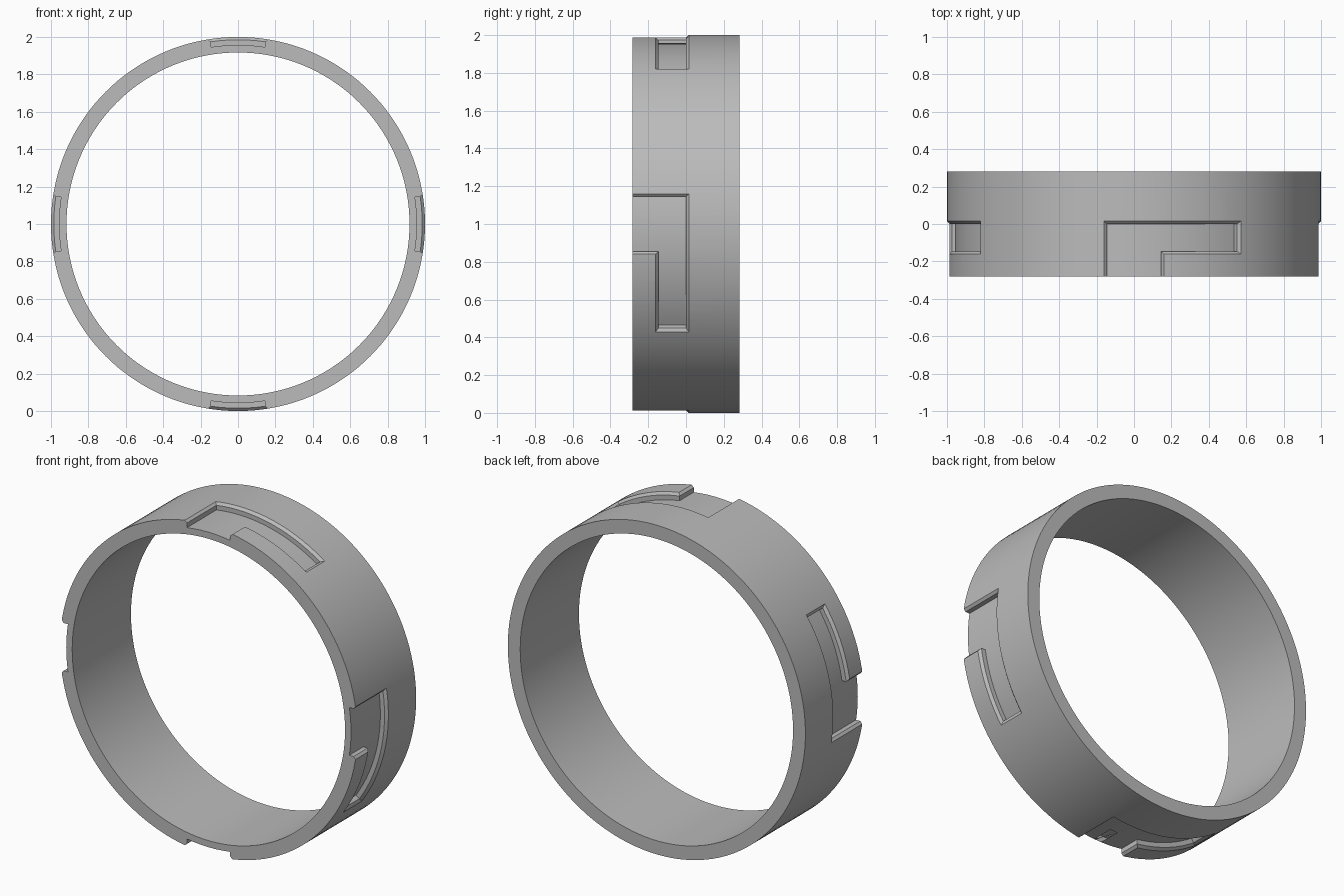
import bpy, bmesh, math

if "Cube" in bpy.data.objects:
    bpy.data.objects.remove(bpy.data.objects["Cube"])

R_OUT, R_IN, HALF = 1.0, 0.917, 0.282
SEG = 144

grey = bpy.data.materials.new("satin grey")
grey.diffuse_color = (0.5, 0.5, 0.5, 1)
grey.use_nodes = True
grey.node_tree.nodes["Principled BSDF"].inputs["Base Color"].default_value = grey.diffuse_color


def point(r, a, y):
    # clockwise angle from the top of the ring, seen from the front
    return (r * math.sin(a), y, 1 + r * math.cos(a))


def make_object(name, bm):
    bmesh.ops.recalc_face_normals(bm, faces=bm.faces)
    mesh = bpy.data.meshes.new(name)
    bm.to_mesh(mesh)
    bm.free()
    mesh.materials.append(grey)
    ob = bpy.data.objects.new(name, mesh)
    bpy.context.collection.objects.link(ob)
    return ob


# Plain ring: rectangular section swept round
bm = bmesh.new()
section = [(R_OUT, -HALF), (R_OUT, HALF), (R_IN, HALF), (R_IN, -HALF)]
rows = [[bm.verts.new(point(r, math.tau * i / SEG, y)) for r, y in section]
        for i in range(SEG)]
for i in range(SEG):
    a, b = rows[i], rows[(i + 1) % SEG]
    for j in range(4):
        k = (j + 1) % 4
        bm.faces.new((a[j], a[k], b[k], b[j]))
ring = make_object("locking_ring", bm)

# L-shaped slot cutter: straight walls, then a 45 degree chamfer outward
ENTRY, ARM = 6, 9
LAYERS = [(0.957, 0.0), (0.985, 0.0), (1.03, 0.045)]


def slot_layer(bm, r, grow, turn):
    a_side = math.asin((0.145 + grow) / r)
    a_end = math.radians(34) + grow
    angles = [-a_side + 2 * a_side * i / ENTRY for i in range(ENTRY + 1)]
    angles += [a_side + (a_end - a_side) * i / ARM for i in range(1, ARM + 1)]
    depths = (0.0 + grow, -0.146 - grow, -0.4)
    return [[bm.verts.new(point(r, a + turn, y))
             for y in (depths if i <= ENTRY else depths[:2])]
            for i, a in enumerate(angles)]


def slot_cutter(turn):
    bm = bmesh.new()
    layers = [slot_layer(bm, r, g, turn) for r, g in LAYERS]
    # curved floor and outer cap
    for cols in (layers[0], layers[-1]):
        for a, b in zip(cols, cols[1:]):
            for j in range(min(len(a), len(b)) - 1):
                bm.faces.new((a[j], a[j + 1], b[j + 1], b[j]))
    # walls follow the outline of the L
    loops = []
    for c in layers:
        loops.append([col[0] for col in c] + [col[1] for col in c[:ENTRY:-1]]
                     + [c[ENTRY][1]] + [col[2] for col in c[ENTRY::-1]] + [c[0][1]])
    for lo, hi in zip(loops, loops[1:]):
        for i in range(len(lo)):
            k = (i + 1) % len(lo)
            bm.faces.new((lo[i], lo[k], hi[k], hi[i]))
    return make_object("slot_cutter", bm)


# Four slots, a quarter turn apart
bpy.context.view_layer.objects.active = ring
ring.select_set(True)
for n in range(4):
    cutter = slot_cutter(n * math.pi / 2)
    cutter.hide_render = True
    mod = ring.modifiers.new("slot", 'BOOLEAN')
    mod.operation = 'DIFFERENCE'
    mod.solver = 'EXACT'
    mod.object = cutter
    bpy.ops.object.modifier_apply(modifier=mod.name)
    bpy.data.objects.remove(cutter)

bpy.ops.object.shade_smooth_by_angle(angle=math.radians(25))
